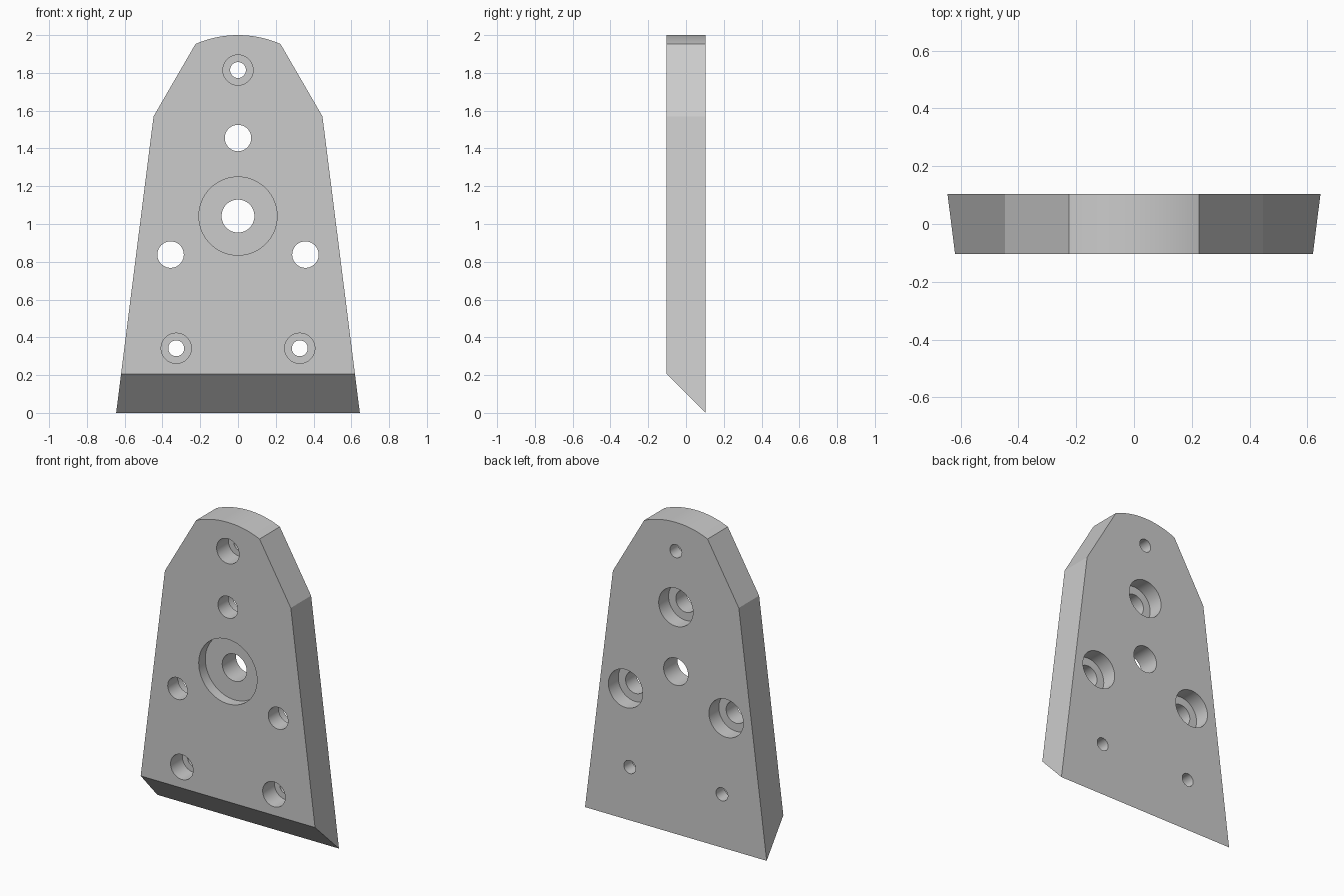
import bpy
import bmesh
import math
from mathutils import Matrix

HALF = 0.103          # half the plate thickness
OVER = 0.05           # cutter overshoot beyond the faces

cube = bpy.data.objects.get("Cube")
if cube:
    bpy.data.objects.remove(cube, do_unlink=True)

# Plain grey finish
grey = bpy.data.materials.new("plain_grey")
grey.use_nodes = True
colour = (0.6, 0.6, 0.6, 1)
grey.diffuse_color = colour
grey.node_tree.nodes["Principled BSDF"].inputs["Base Color"].default_value = colour


def make_object(name, bm):
    bmesh.ops.recalc_face_normals(bm, faces=bm.faces)
    mesh = bpy.data.meshes.new(name)
    bm.to_mesh(mesh)
    bm.free()
    mesh.materials.append(grey)
    obj = bpy.data.objects.new(name, mesh)
    bpy.context.collection.objects.link(obj)
    return obj


def cut_cylinder(target, x, z, radius, y0, y1):
    """Cut a round bore along y between y0 and y1."""
    bm = bmesh.new()
    place = Matrix.Translation((x, (y0 + y1) / 2, z)) @ Matrix.Rotation(math.pi / 2, 4, "X")
    bmesh.ops.create_cone(bm, cap_ends=True, segments=64, radius1=radius,
                          radius2=radius, depth=y1 - y0, matrix=place)
    cutter = make_object("bore_cutter", bm)
    cutter.hide_render = True
    mod = target.modifiers.new("bore", "BOOLEAN")
    mod.operation = "DIFFERENCE"
    mod.solver = "EXACT"
    mod.object = cutter
    bpy.ops.object.modifier_apply(modifier=mod.name)
    mesh = cutter.data
    bpy.data.objects.remove(cutter, do_unlink=True)
    bpy.data.meshes.remove(mesh)


# Plate outline: tapered sides, sloped shoulders and an arched top
def outline(foot):
    right = [foot, (0.447, 1.57)]
    radius, end, steps = 0.562, math.asin(0.225 / 0.562), 20
    arc = []
    for i in range(steps + 1):
        a = end - 2 * end * i / steps
        arc.append((radius * math.sin(a), 2 - radius + radius * math.cos(a)))
    return right + arc + [(-x, z) for x, z in reversed(right)]


# The front face ends higher than the back, giving the slanted underside
bm = bmesh.new()
front = [bm.verts.new((x, -HALF, z)) for x, z in outline((0.619, 0.207))]
back = [bm.verts.new((x, HALF, z)) for x, z in outline((0.645, 0))]
bm.faces.new(front)
bm.faces.new(list(reversed(back)))
for i in range(len(front)):
    j = (i + 1) % len(front)
    bm.faces.new((front[i], back[i], back[j], front[j]))
plate = make_object("mounting_plate", bm)
bpy.context.view_layer.objects.active = plate
plate.select_set(True)

# Central hole with a wide shallow recess in the front
cut_cylinder(plate, 0, 1.042, 0.207, -HALF - OVER, -HALF + 0.067)
cut_cylinder(plate, 0, 1.042, 0.087, -HALF - OVER, HALF + OVER)

# Screw holes counterbored from the front
for x, z in ((0, 1.815), (-0.327, 0.342), (0.327, 0.342)):
    cut_cylinder(plate, x, z, 0.08, -HALF - OVER, -HALF + 0.12)
    cut_cylinder(plate, x, z, 0.042, -HALF - OVER, HALF + OVER)

# Bolt holes counterbored from the back
for x, z in ((0, 1.455), (-0.357, 0.838), (0.357, 0.838)):
    cut_cylinder(plate, x, z, 0.122, HALF - 0.1, HALF + OVER)
    cut_cylinder(plate, x, z, 0.07, -HALF - OVER, HALF + OVER)

bpy.ops.object.shade_smooth_by_angle(angle=math.radians(15))
